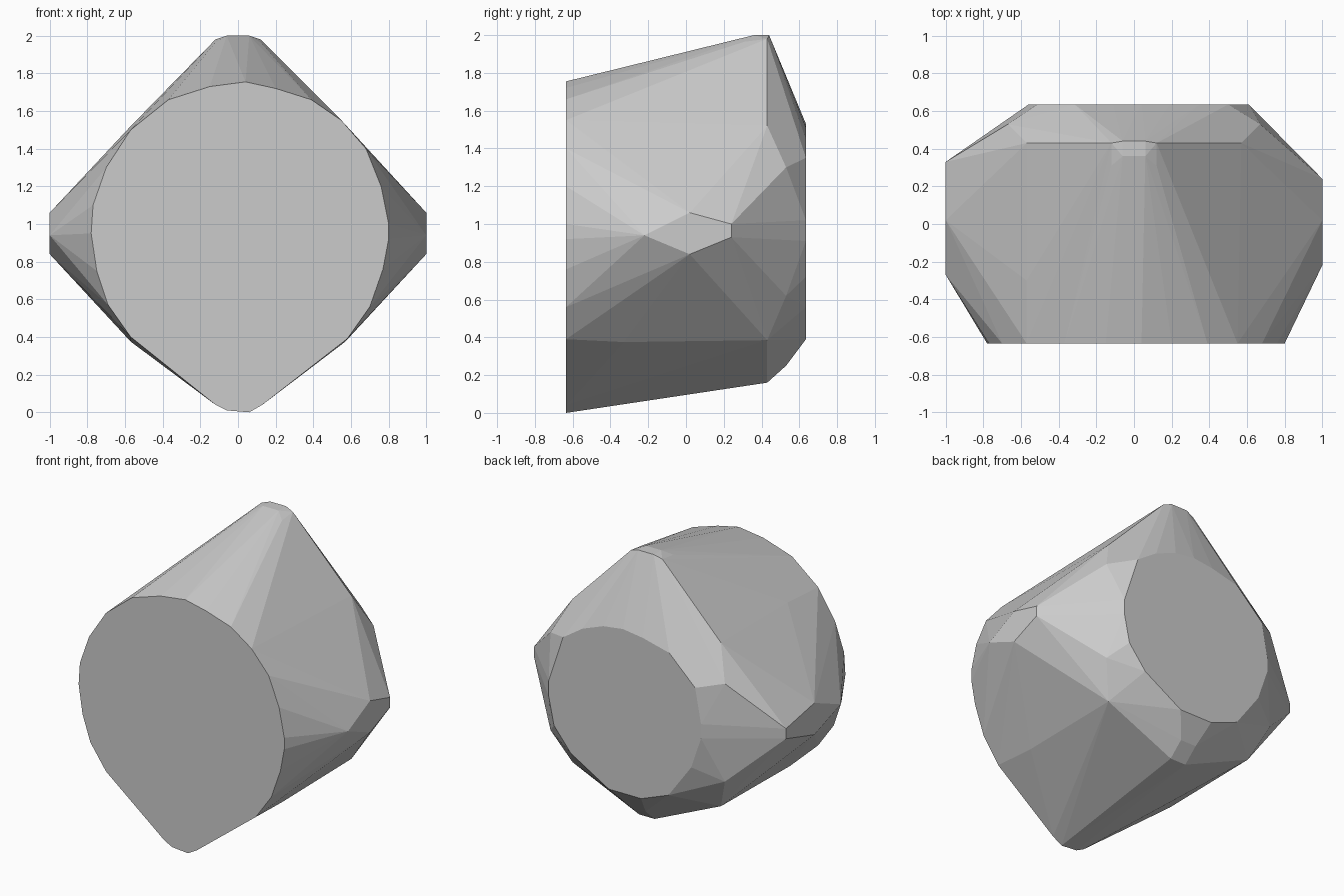
import bpy, bmesh

points = []

# Large flat front face (x, z)
front = [(0.04, 1.755), (-0.15, 1.73), (-0.37, 1.66), (-0.57, 1.5), (-0.7, 1.3),
         (-0.77, 1.1), (-0.78, 0.95), (-0.75, 0.75), (-0.69, 0.57), (-0.57, 0.4),
         (-0.12, 0.04), (-0.06, 0.01), (0.06, 0.0), (0.13, 0.04), (0.58, 0.39),
         (0.7, 0.56), (0.77, 0.76), (0.8, 0.92), (0.8, 1.0), (0.76, 1.2),
         (0.68, 1.4), (0.55, 1.55), (0.39, 1.66), (0.2, 1.72)]
points += [(x, -0.635, z) for x, z in front]

# Smaller flat back face (x, z)
back = [(0.61, 1.02), (0.61, 0.91), (0.5, 1.35), (0.35, 1.45), (0.19, 1.51), (0.04, 1.53),
        (-0.11, 1.51), (-0.315, 1.46), (-0.515, 1.27), (-0.56, 1.03), (-0.56, 0.93),
        (-0.485, 0.71), (-0.31, 0.47), (-0.1, 0.39), (0.15, 0.39), (0.44, 0.56), (0.57, 0.72)]
points += [(x, 0.635, z) for x, z in back]

# Small flat facets at the two side tips (y, z)
for x, y_back, y_front in ((1, 0.24, -0.22), (-1, 0.33, -0.27)):
    points += [(x, y, z) for y, z in ((0.02, 1.06), (y_back, 1.0), (y_back, 0.93),
                                      (0.02, 0.84), (y_front, 0.94))]

# Top ridge, bottom edge and the shoulders between the faces, mirrored in x
half = [(0.06, 0.36, 2.0), (0.06, 0.44, 2.0), (0.12, 0.43, 1.98), (0.12, 0.31, 1.965),
        (0.57, 0.43, 1.52), (0.57, -0.3, 1.52), (0.67, 0.53, 1.3), (0.67, 0.53, 0.62),
        (0.57, 0.43, 0.385), (0.57, -0.33, 0.375), (0.06, 0.43, 0.16), (0.06, 0.53, 0.25)]
points += [(s * x, y, z) for x, y, z in half for s in (1, -1)]

# Wrap the outlines into one faceted solid
bm = bmesh.new()
for p in points:
    bm.verts.new(p)
bmesh.ops.convex_hull(bm, input=bm.verts[:])
loose = [v for v in bm.verts if not v.link_faces]
bmesh.ops.delete(bm, geom=loose, context='VERTS')
bmesh.ops.dissolve_limit(bm, angle_limit=0.01, verts=bm.verts[:], edges=bm.edges[:])
bmesh.ops.recalc_face_normals(bm, faces=bm.faces[:])
mesh = bpy.data.meshes.new("faceted_stone")
bm.to_mesh(mesh)
bm.free()
bpy.context.collection.objects.link(bpy.data.objects.new("faceted_stone", mesh))
